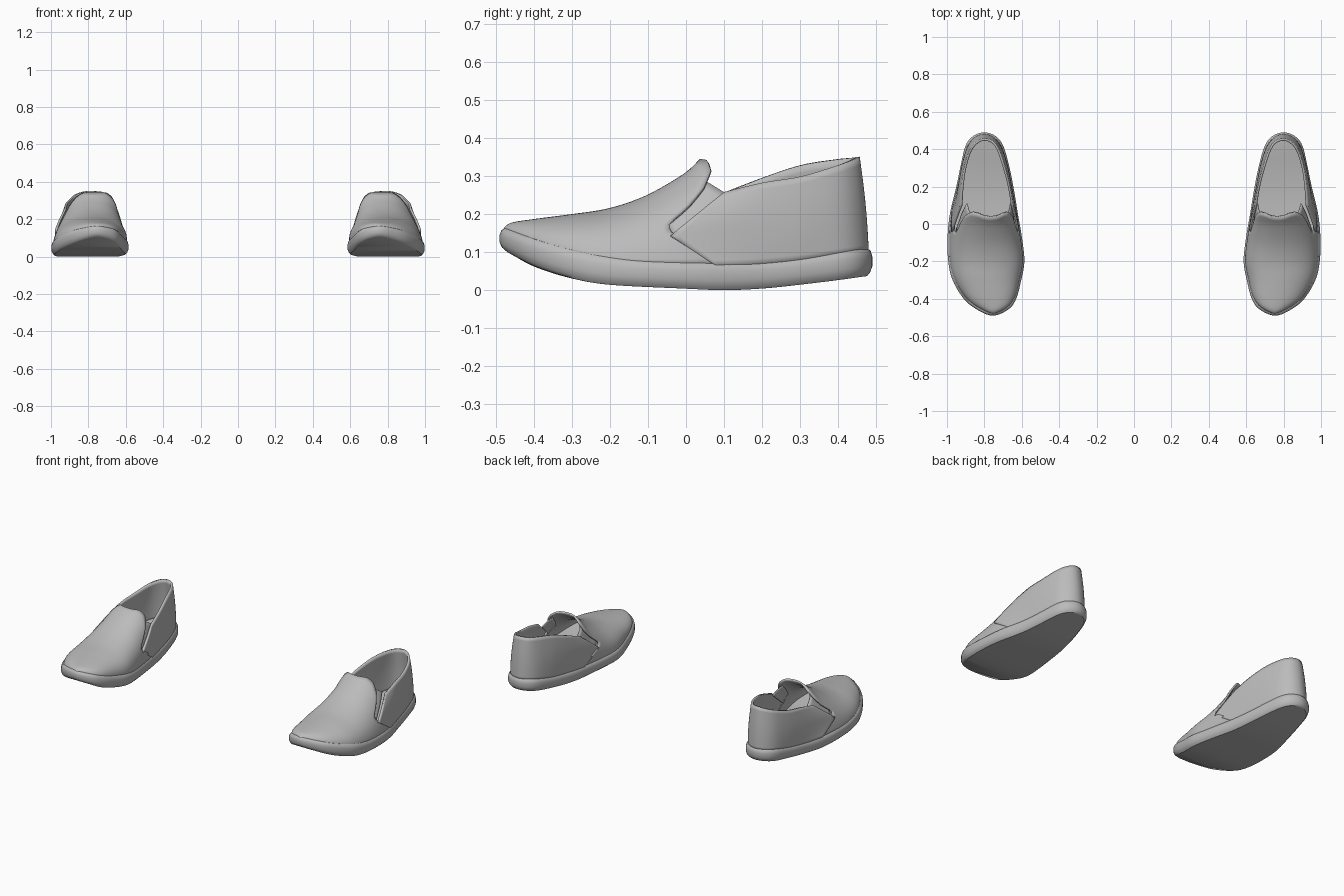
import bpy, bmesh, math

if "Cube" in bpy.data.objects:
    bpy.data.objects.remove(bpy.data.objects["Cube"])

grey = bpy.data.materials.new("plain grey")
grey.diffuse_color = (0.5, 0.5, 0.5, 1)
grey.use_nodes = True
grey.node_tree.nodes["Principled BSDF"].inputs["Base Color"].default_value = grey.diffuse_color


def lerp_table(table, v):
    """Smooth (monotone-ish) lookup in a list of (key, value)."""
    if v <= table[0][0]:
        return table[0][1]
    for (a, fa), (b, fb) in zip(table, table[1:]):
        if v <= b:
            return fa + (fb - fa) * (v - a) / (b - a)
    return table[-1][1]


def spline(points, steps, closed):
    """Catmull-Rom curve through points of any dimension."""
    n, out = len(points), []
    get = (lambda i: points[i % n]) if closed else (lambda i: points[min(max(i, 0), n - 1)])
    for i in range(n if closed else n - 1):
        p = [get(i + k) for k in (-1, 0, 1, 2)]
        for k in range(steps):
            t = k / steps
            out.append([0.5 * (2 * b + (c - a) * t + (2 * a - 5 * b + 4 * c - d) * t * t
                               + (3 * b - a - 3 * c + d) * t ** 3) for a, b, c, d in zip(*p)])
    if not closed:
        out.append(list(points[-1]))
    return out


def smooth_table(table):
    return [tuple(p) for p in spline(table, 5, False)]


def finish(bm, name, thickness=0.0):
    bmesh.ops.recalc_face_normals(bm, faces=bm.faces)
    mesh = bpy.data.meshes.new(name)
    bm.to_mesh(mesh)
    bm.free()
    mesh.materials.append(grey)
    ob = bpy.data.objects.new(name, mesh)
    bpy.context.collection.objects.link(ob)
    bpy.ops.object.select_all(action='DESELECT')
    ob.select_set(True)
    bpy.context.view_layer.objects.active = ob
    bpy.ops.object.shade_smooth_by_angle(angle=math.radians(40))
    if thickness:
        wall = ob.modifiers.new("wall", 'SOLIDIFY')
        wall.thickness, wall.offset = thickness, 0
    ob.modifiers.new("other shoe", 'MIRROR').use_mirror_merge = False
    return ob


def add_grid(bm, rows, wrap=False):
    vs = [[bm.verts.new(p) for p in r] for r in rows]
    for r, s in zip(vs, vs[1:]):
        for i in range(len(r) if wrap else len(r) - 1):
            j = (i + 1) % len(r)
            bm.faces.new((r[i], r[j], s[j], s[i]))
    return vs


# Shared shape: footprint (toe, outer side, heel, inner side) and side profiles
footprint = spline([
    (.755, -.49), (.84, -.457), (.91, -.4), (.97, -.3), (.993, -.2), (.997, -.08), (.985, .05),
    (.95, .2), (.925, .32), (.90, .42), (.86, .47), (.80, .49), (.74, .47), (.70, .42), (.67, .32),
    (.645, .2), (.62, .05), (.598, -.08), (.586, -.2), (.603, -.3), (.63, -.4), (.672, -.457)], 5, True)
N = len(footprint)
outer_x = sorted((y, x) for x, y in footprint[:N // 2 + 1])
inner_x = sorted((y, x) for x, y in footprint[N // 2:] + footprint[:1])
sole_low = smooth_table([(-.49, .105), (-.47, .093), (-.4, .06), (-.3, .03), (-.2, .014), (0, .004),
                         (.1, .0), (.2, .004), (.3, .014), (.49, .037)])
sole_high = smooth_table([(-.49, .163), (-.4, .132), (-.3, .105), (-.2, .087), (-.1, .077), (.1, .072),
                          (.2, .075), (.3, .085), (.4, .1), (.49, .11)])
ridge = smooth_table([(-.478, .16), (-.46, .176), (-.4, .186), (-.3, .199), (-.2, .215), (-.1, .25),
                      (0, .308), (.037, .343), (.07, .365), (.12, .385)])

# Sole: stacked footprint rings with caps made of cross strips
rows = []
for inset, f in ((.014, 0), (.006, .12), (0, .35), (0, .7), (.004, .9), (.012, 1), (.03, 1)):
    ring = []
    for i, (x, y) in enumerate(footprint):
        ax, ay = footprint[i - 1]
        bx, by = footprint[(i + 1) % N]
        tx, ty = bx - ax, by - ay
        ln = math.hypot(tx, ty)
        lo, hi = lerp_table(sole_low, y), lerp_table(sole_high, y)
        ring.append((x - ty / ln * inset, y + tx / ln * inset, lo + (hi - lo) * f))
    rows.append(ring)
bm = bmesh.new()
rings = add_grid(bm, rows, True)
for ring in (rings[0], rings[-1]):
    for i in range(N // 2):
        quad = [ring[i], ring[i + 1], ring[-i - 1], ring[-i]]
        bm.faces.new(list(dict.fromkeys(quad)))
finish(bm, "sole")


# Arched cross-section of the upper at a given y
def arch(y):
    lx, rx = lerp_table(inner_x, y * 1.025) + .014, lerp_table(outer_x, y * 1.025) - .014
    lo = lerp_table(sole_high, y) - .008
    return (lx + rx) / 2, max((rx - lx) / 2, .002), lo, lerp_table(ridge, y) - .004 - lo


def lean(h):
    return -.13 * h


# Vamp: arched front with a shaped back edge
back_edge = [(0, .08), (.38, -.04), (.5, -.045), (.6, .0), (.7, .045), (.84, .066), (.94, .058), (1, .04)]
rows = []
for i in range(37):
    k = 1 - math.cos(i / 36 * math.pi / 2)
    k = .5 * k + .5 * (i / 36) ** 1.3
    row = []
    for j in range(57):
        t = math.pi * j / 56
        s, c = math.sin(t), math.cos(t)
        y = -.477 + (lerp_table(back_edge, s) + .477) * k
        cx, w, lo, h = arch(y)
        round_c = math.copysign(abs(c) ** .92, c)
        row.append((cx + w * round_c + lean(h) * s, y, lo + h * s ** .95))
    rows.append(row)
bm = bmesh.new()
add_grid(bm, rows)
finish(bm, "vamp", .010)

# Quarter: wall wrapping round the heel, with pointed front ends
base = spline([(.968, .08), (.938, .2), (.912, .32), (.887, .41), (.85, .457), (.80, .475), (.75, .457),
               (.713, .41), (.684, .32), (.66, .2), (.636, .08)], 6, False)
rim = spline([(.922, .10, .255), (.917, .2, .281), (.903, .3, .298), (.875, .39, .325), (.84, .435, .342),
              (.80, .451, .35), (.755, .437, .348), (.724, .39, .343), (.694, .3, .328),
              (.668, .2, .295), (.652, .10, .255)], 6, False)
M = len(base)
rows = []
for k in range(13):
    v = k / 12
    point = -.13 * (v / .42 if v < .42 else (1 - v) / .58)
    row = []
    for i in range(M):
        u = i / (M - 1)
        (bx, by), (rx, ry, rz) = base[i], rim[i]
        bz = lerp_table(sole_high, by) - .01
        fall = max(0, 1 - min(u, 1 - u) / .2)
        side = 1 if u < .5 else -1
        bulge = .012 * math.sin(math.pi * v) * (1 - abs(2 * u - 1) ** 6 * .3)
        row.append((bx + (rx - bx) * v + side * (bulge * abs(1 - 2 * u) - point * .12 * fall),
                    by + (ry - by) * v + point * fall + bulge * .3 * (1 - abs(1 - 2 * u)),
                    bz + (rz - bz) * v))
    rows.append(row)
bm = bmesh.new()
add_grid(bm, rows)
finish(bm, "quarter", .012)

# Elastic gores: narrow panels tucked between vamp and quarter on both sides
bm = bmesh.new()
for side in (1, -1):
    rows = []
    for i in range(9):
        a = i / 8
        row = []
        for j in range(7):
            b = j / 6
            y = (-.06 + .105 * a) * (1 - b) + (-.03 + .14 * a) * b
            z = (.19 + .10 * a) * (1 - b) + (.14 + .11 * a) * b
            cx, w, lo, h = arch(y)
            s = min((z - lo) / h, 1)
            row.append((cx + side * (w * math.sqrt(1 - s * s) - .010) + lean(h) * s, y, z))
        rows.append(row)
    add_grid(bm, rows)
finish(bm, "elastic_gore", .006)
